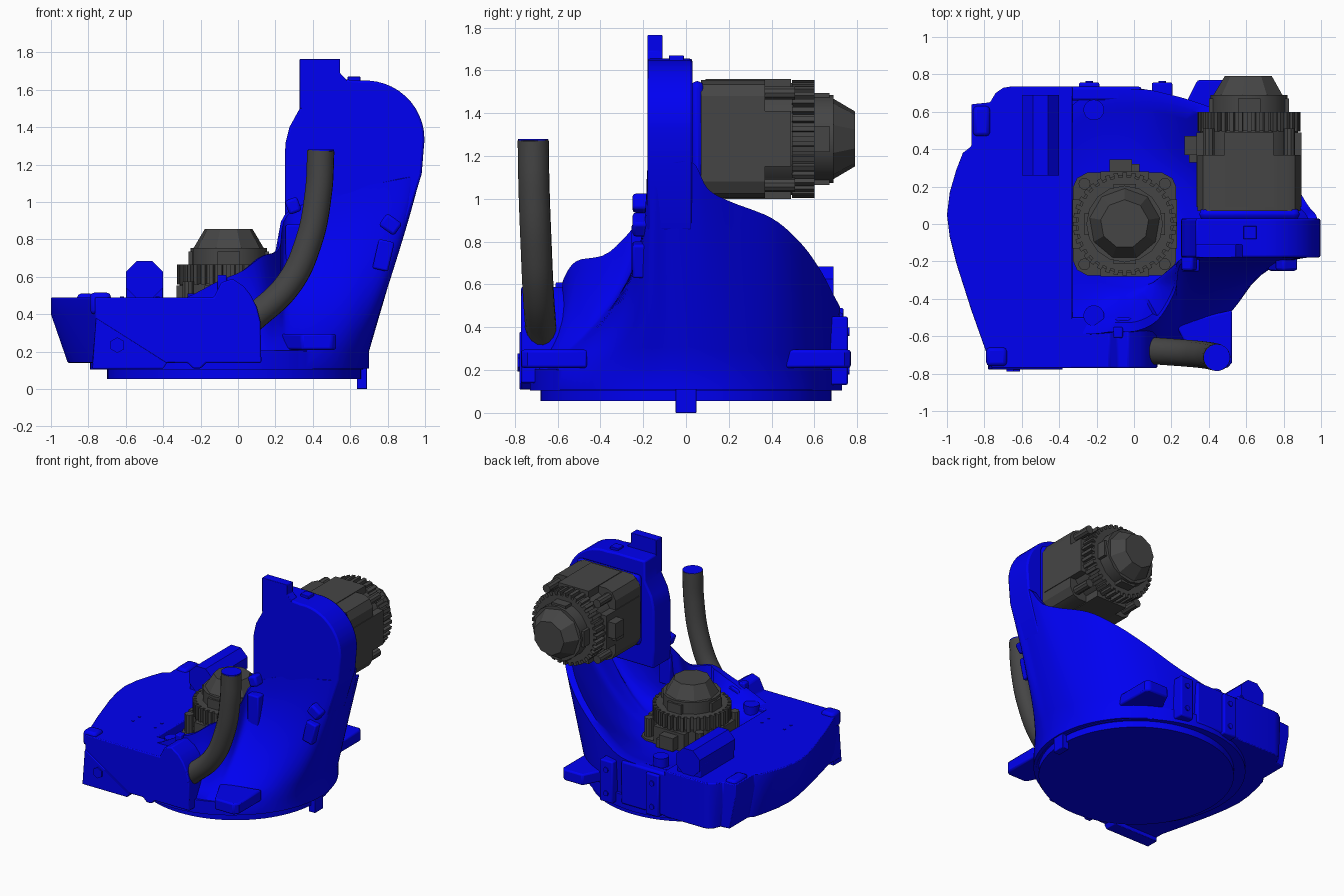
import bpy, bmesh
from math import sin, cos, pi, radians
from mathutils import Vector, Matrix

if "Cube" in bpy.data.objects:
    bpy.data.objects.remove(bpy.data.objects["Cube"])


def material(name, col):
    m = bpy.data.materials.new(name)
    m.diffuse_color = col
    m.use_nodes = True
    m.node_tree.nodes["Principled BSDF"].inputs["Base Color"].default_value = m.diffuse_color
    return m


BLUE = material("blue_paint", (0.0, 0.0, 0.9, 1))
DARK = material("dark_grey", (0.06, 0.06, 0.06, 1))


def finish(name, bm, mat=BLUE, bevel=0, angle=35):
    bmesh.ops.recalc_face_normals(bm, faces=bm.faces)
    me = bpy.data.meshes.new(name)
    bm.to_mesh(me)
    bm.free()
    ob = bpy.data.objects.new(name, me)
    bpy.context.collection.objects.link(ob)
    me.materials.append(mat)
    if bevel:
        b = ob.modifiers.new("bevel", 'BEVEL')
        b.width, b.segments, b.limit_method = bevel, 2, 'ANGLE'
        b.angle_limit = radians(40)
    bpy.ops.object.select_all(action='DESELECT')
    ob.select_set(True)
    bpy.context.view_layer.objects.active = ob
    bpy.ops.object.shade_smooth_by_angle(angle=radians(angle))
    return ob


def loft(bm, rings):
    vs = [[bm.verts.new(p) for p in r] for r in rings]
    n = len(vs[0])
    for a, b in zip(vs, vs[1:]):
        for i in range(n):
            j = (i + 1) % n
            bm.faces.new((a[i], a[j], b[j], b[i]))
    bm.faces.new(vs[0])
    bm.faces.new(vs[-1])


def add_box(bm, lo, hi, mtx=Matrix()):
    c = [(a + b) / 2 for a, b in zip(lo, hi)]
    s = [b - a for a, b in zip(lo, hi)]
    bmesh.ops.create_cube(bm, size=1, matrix=mtx @ Matrix.Translation(c) @ Matrix.Diagonal((*s, 1)))


def box(name, lo, hi, bevel=0.01, tilt=0):
    c = Vector([(a + b) / 2 for a, b in zip(lo, hi)])
    h = (Vector(hi) - Vector(lo)) / 2
    bm = bmesh.new()
    add_box(bm, -h, h, Matrix.Translation(c) @ Matrix.Rotation(radians(tilt), 4, 'Y'))
    return finish(name, bm, BLUE, bevel)


def add_cyl(bm, r1, r2, z0, z1, seg, mtx=Matrix(), turn=0):
    bmesh.ops.create_cone(bm, cap_ends=True, segments=seg, radius1=r1, radius2=r2, depth=z1 - z0,
                          matrix=mtx @ Matrix.Translation((0, 0, (z0 + z1) / 2)) @ Matrix.Rotation(turn, 4, 'Z'))


def cyl(name, pos, r, h, axis='Z', seg=32, mat=BLUE, turn=0):
    rot = Matrix.Rotation(-pi / 2, 4, 'X') if axis == 'Y' else Matrix()
    bm = bmesh.new()
    add_cyl(bm, r, r, 0, h, seg, Matrix.Translation(pos) @ rot, turn)
    return finish(name, bm, mat)


def plate_xz(name, pts, y0, y1, bevel=0.01):
    bm = bmesh.new()
    loft(bm, [[(x, y, z) for x, z in pts] for y in (y0, y1)])
    return finish(name, bm, BLUE, bevel)


def spline(pts, n):
    """Closed smooth curve through the control points."""
    out, N = [], len(pts)
    for i in range(N):
        a, b, c, d = (Vector(pts[(i + k) % N]) for k in (-1, 0, 1, 2))
        for k in range(n):
            t = k / n
            out.append(0.5 * (2 * b + (c - a) * t + (2 * a - 5 * b + 4 * c - d) * t * t
                              + (3 * b - a - 3 * c + d) * t ** 3))
    return out


# Turntable disc, collar above it and stop tab
cyl("turntable_disc", (-0.02, 0, 0.055), 0.68, 0.08, seg=96)
cyl("turntable_collar", (-0.06, 0, 0.105), 0.73, 0.1, seg=96)
box("stop_tab", (0.635, -0.05, 0), (0.69, 0.05, 0.12), 0.004)

# Hollow column: base circle rising to a rim that climbs to the arm, then down into the motor well
rim = [(-0.1, -0.575, 0.58), (0.02, -0.57, 0.63), (0.13, -0.51, 0.71), (0.22, -0.36, 0.75), (0.265, -0.2, 0.93),
       (0.5, -0.18, 1.05), (0.75, -0.18, 1.1), (0.95, -0.175, 1.14), (0.98, -0.1, 1.16), (0.98, 0.03, 1.17),
       (0.93, 0.1, 1.05), (0.87, 0.2, 0.99), (0.75, 0.4, 0.91), (0.6, 0.53, 0.8), (0.42, 0.62, 0.68),
       (0.2, 0.69, 0.55), (0, 0.72, 0.48), (-0.3, 0.66, 0.46), (-0.58, 0.33, 0.45), (-0.67, 0, 0.45),
       (-0.58, -0.33, 0.45), (-0.33, -0.57, 0.47)]
degs = [-100, -88, -79, -72, -66, -48, -30, -15, -6, 2, 12, 22, 38, 50, 62, 76, 92, 115, 150, 180, 210, 240, 260]
SUB = 5
outer = spline(rim, SUB)
ang = [radians(a + (b - a) * k / SUB) for a, b in zip(degs, degs[1:]) for k in range(SUB)]
circle = [Vector((0.7 * cos(a), 0.7 * sin(a), 0.2)) for a in ang]
rings = [[(p.x, p.y, 0.11) for p in circle]]
for i in range(10):
    t = i / 9
    ring = []
    for a, b, r in zip(ang, circle, outer):
        k = 1 + min(1, max(0, -1.6 * sin(a) - 0.2))
        p = b.lerp(r, 1 - (1 - t) ** k)
        p.z = b.z + (r.z - b.z) * t
        ring.append(p)
    rings.append(ring)
inner = [r - Vector((r.x, r.y, 0)).normalized() * (0.05 if r.y > -0.15 or r.z < 0.7 else 0.02) for r in outer]
well = [Vector((0.34 * cos(a) - 0.03, 0.34 * sin(a), 0.42)) for a in ang]
for i in range(7):
    t = i / 6
    ring = []
    for p, w in zip(inner, well):
        q = p.lerp(w, t)
        q.z = w.z + (p.z - w.z) * (1 - t) ** 1.7
        ring.append(q)
    rings.append(ring)
bm = bmesh.new()
loft(bm, rings)
finish("column_shell", bm, angle=40)

# Upright arm plate with a round shoulder, and its top tab
shoulder = [(0.68 + 0.317 * cos(radians(a)), 1.335 + 0.315 * sin(radians(a))) for a in range(95, -16, -8)]
plate_xz("upright_arm", [(0.255, 0.85), (0.25, 1.0), (0.25, 1.25), (0.255, 1.32), (0.275, 1.4), (0.33, 1.5),
                         (0.33, 1.655), (0.58, 1.655)] + shoulder + [(0.982, 1.15), (0.89, 0.85)], -0.18, 0.03, 0.012)
plate_xz("arm_top_tab", [(0.33, 1.5), (0.33, 1.765), (0.545, 1.765), (0.545, 1.69), (0.58, 1.655), (0.58, 1.5)],
         -0.18, -0.11, 0.004)
box("arm_top_pad", (0.585, -0.08, 1.63), (0.655, -0.01, 1.67), 0.004)
box("upper_motor_mount", (0.35, 0.02, 1.01), (0.885, 0.085, 1.55), 0.03)
box("arm_clip", (0.765, -0.25, 0.84), (0.865, -0.15, 0.92), 0.015, 35)
box("arm_clip_lower", (0.735, -0.25, 0.635), (0.82, -0.12, 0.795), 0.01, 13)
box("arm_side_clip", (0.26, -0.25, 0.94), (0.33, -0.15, 1.02), 0.015, -20)
box("arm_side_bracket", (0.255, -0.255, 0.64), (0.35, -0.17, 0.88), 0.01)

# Side platform with undercut outer edge
outline = [(-0.33, -0.77), (-0.76, -0.77), (-0.87, -0.46), (-0.95, -0.21), (-0.985, -0.07), (-1.0, 0.05),
           (-0.985, 0.17), (-0.95, 0.29), (-0.915, 0.38), (-0.87, 0.415), (-0.87, 0.64), (-0.77, 0.65),
           (-0.74, 0.7), (-0.7, 0.728), (-0.66, 0.735), (-0.33, 0.735)]
bm = bmesh.new()
loft(bm, [[(x + max(0, -x - 0.7) * 0.3 * s, y, z) for x, y in outline]
          for z, s in ((0.14, 1), (0.4, 0), (0.49, 0))])
finish("side_platform", bm, bevel=0.006)
box("back_wall", (-0.4, 0.66, 0.14), (0.04, 0.735, 0.47), 0.015)
box("platform_corner_boss", (-0.86, 0.47, 0.4), (-0.77, 0.63, 0.51), 0.02)
box("platform_front_boss", (-0.79, -0.76, 0.4), (-0.68, -0.66, 0.515), 0.02)
cyl("platform_pillow", (-0.5, 0.26, 0.585), 0.108, 0.43, 'Y', 8, turn=pi / 8)
box("pillow_base", (-0.6, 0.27, 0.45), (-0.4, 0.68, 0.58), 0.005)
for i, (x, y) in enumerate([(-0.62, -0.31), (-0.62, -0.39), (-0.43, -0.31), (-0.43, -0.39)]):
    cyl(f"platform_screw_{i}", (x, y, 0.48), 0.01, 0.014, seg=8)

# Front cover with rounded end, diagonal brace and bolt
plate_xz("front_cover", [(-0.78, 0.14), (-0.75, 0.49), (-0.13, 0.49), (-0.09, 0.57), (-0.03, 0.59), (0.03, 0.55),
                         (0.07, 0.5), (0.1, 0.44), (0.12, 0.36), (0.125, 0.14), (-0.17, 0.14), (-0.2, 0.11),
                         (-0.24, 0.11), (-0.27, 0.14)], -0.77, -0.5, 0.008)
plate_xz("front_brace", [(-0.78, 0.11), (-0.76, 0.38), (-0.38, 0.14), (-0.4, 0.11)], -0.778, -0.68, 0.004)
cyl("brace_bolt", (-0.645, -0.788, 0.235), 0.042, 0.05, 'Y', 6)

# Lifting lugs and rear bolt plates
for i, s in enumerate((-1, 1)):
    bm = bmesh.new()
    loft(bm, [[(x, s * y, z) for x, y in ((0.22, 0.53), (0.34, 0.77), (0.5, 0.77), (0.525, 0.74), (0.525, 0.46))]
              for z in (0.21, 0.295)])
    finish(f"lifting_lug_{i}", bm, bevel=0.012)
    x = (-0.24, 0.15)[i]
    box(f"rear_bolt_plate_{i}", (x - 0.055, 0.64, 0.13), (x + 0.055, 0.757, 0.45), 0.01)
    for z in (0.2, 0.38):
        cyl(f"rear_bolt_{i}_{z}", (x, 0.745, z), 0.02, 0.02, 'Y', 12)
    cyl(f"floor_boss_{i}", (-0.215, (-0.49, 0.61)[i], 0.4), 0.055, (0.11, 0.13)[i])
box("well_floor_clip", (-0.11, -0.61, 0.5), (-0.06, -0.55, 0.61), 0.008)


# Ribbed motor, built along local z with its mounting face at z = 0
def motor(name, mtx):
    bm = bmesh.new()
    add_cyl(bm, 0.262, 0.262, 0, 0.43, 32, mtx)
    q = [(0.275, 0.2), (0.255, 0.245), (0.2, 0.275)]
    o = q + [(-x, y) for x, y in q[::-1]] + [(-x, -y) for x, y in q] + [(x, -y) for x, y in q[::-1]]
    loft(bm, [[mtx @ Vector((x, y, z)) for x, y in o] for z in (0, 0.3)])
    for k in range(4):
        m = mtx @ Matrix.Rotation(k * pi / 2, 4, 'Z')
        add_box(bm, (-0.13, 0.2, 0.02), (0.13, 0.28, 0.42), m)
        add_cyl(bm, 0.032, 0.032, 0.3, 0.44, 10, m @ Matrix.Translation((0.215, 0.215, 0)))
        add_box(bm, (-0.06, 0.15, 0.5), (0.06, 0.215, 0.6), m)
    add_cyl(bm, 0.25, 0.25, 0.42, 0.53, 40, mtx)
    for k in range(36):
        m = mtx @ Matrix.Rotation(k * pi / 18, 4, 'Z')
        add_box(bm, (-0.012, 0.23, 0.425), (0.012, 0.276, 0.53), m)
    add_cyl(bm, 0.205, 0.205, 0.52, 0.62, 16, mtx)
    add_cyl(bm, 0.19, 0.13, 0.62, 0.72, 9, mtx)
    add_box(bm, (-0.08, 0.2, 0.3), (0.04, 0.345, 0.4), mtx)
    add_box(bm, (-0.05, 0.2, 0.26), (0.08, 0.32, 0.35), mtx)
    finish(name, bm, DARK, angle=25)


motor("lower_motor", Matrix.Translation((-0.05, 0, 0.135)))
motor("upper_motor", Matrix.Translation((0.615, 0.07, 1.28)) @ Matrix.Rotation(-pi / 2, 4, 'X')
      @ Matrix.Rotation(pi / 2, 4, 'Z'))

# Bent hose with blue end
cu = bpy.data.curves.new("hose", 'CURVE')
cu.dimensions, cu.bevel_depth, cu.bevel_resolution, cu.use_fill_caps = '3D', 0.073, 6, True
path = [(0.443, -0.714, 1.275), (0.43, -0.71, 1.05), (0.375, -0.7, 0.78), (0.27, -0.69, 0.56), (0.06, -0.675, 0.36)]
sp = cu.splines.new('BEZIER')
sp.bezier_points.add(len(path) - 1)
for bp, p in zip(sp.bezier_points, path):
    bp.co = p
    bp.handle_left_type = bp.handle_right_type = 'AUTO'
hose = bpy.data.objects.new("hose", cu)
bpy.context.collection.objects.link(hose)
cu.materials.append(DARK)
cyl("hose_end", (0.444, -0.714, 1.272), 0.07, 0.008)
